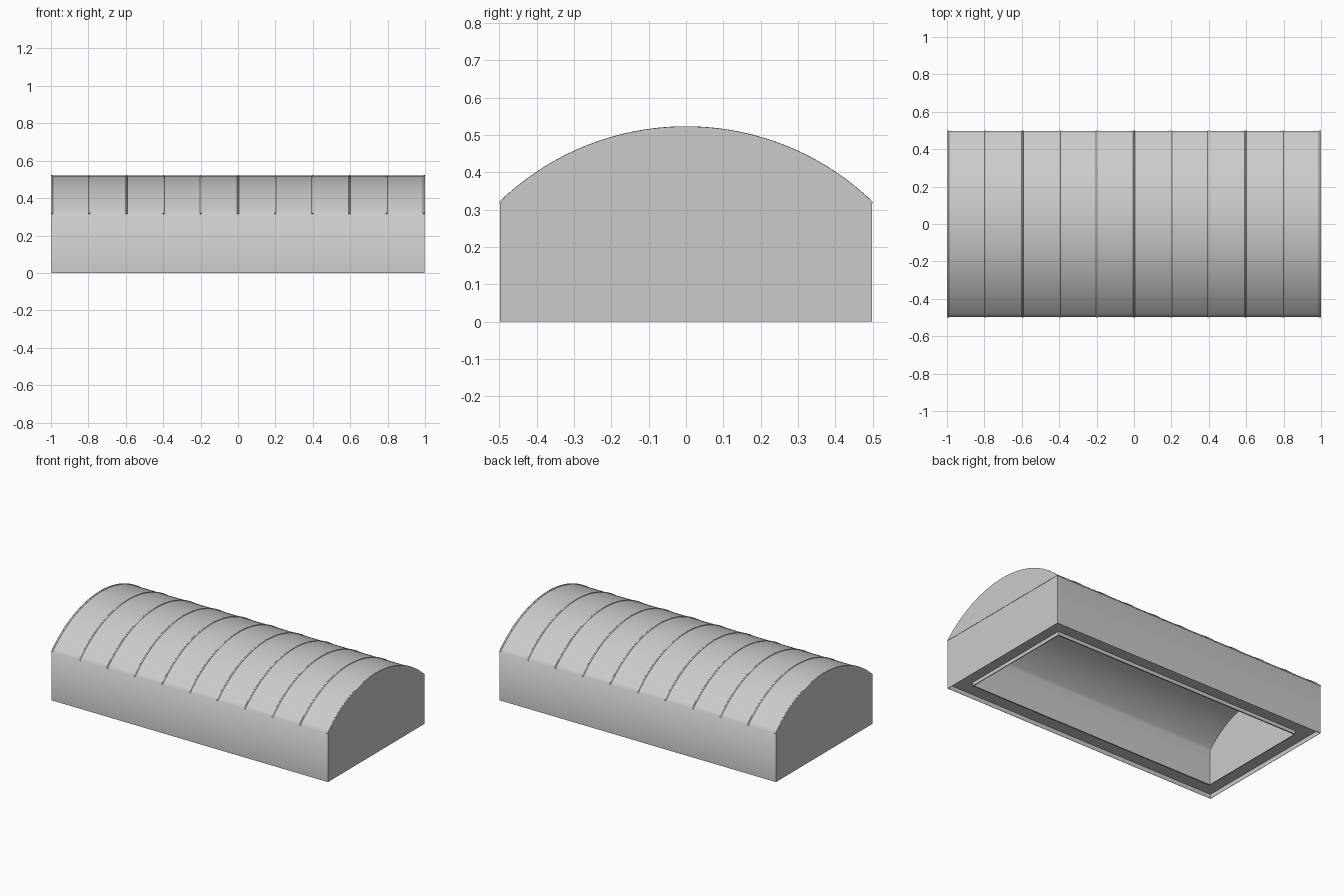
import bpy, bmesh, math

if "Cube" in bpy.data.objects:
    bpy.data.objects.remove(bpy.data.objects["Cube"])

CZ = -0.196                  # roof arc centre height
R_ROOF = 0.7155
HALF_Y = 0.4975              # wall half width
SEG = 48
TUBE = 0.005                 # rib tube radius


def add_mesh(name, bm):
    bmesh.ops.recalc_face_normals(bm, faces=bm.faces)
    me = bpy.data.meshes.new(name)
    bm.to_mesh(me)
    bm.free()
    ob = bpy.data.objects.new(name, me)
    bpy.context.collection.objects.link(ob)
    bpy.context.view_layer.objects.active = ob
    ob.select_set(True)
    bpy.ops.object.shade_smooth_by_angle(angle=math.radians(50))
    ob.select_set(False)
    return ob


def arc(r, half_y):
    a = math.asin(half_y / r)
    return [(r * math.sin(a - 2 * a * i / SEG), CZ + r * math.cos(a - 2 * a * i / SEG))
            for i in range(SEG + 1)]


def loop(bm, pts, x):
    return [bm.verts.new((x, y, z)) for y, z in pts]


def bridge(bm, a, b, skip=None):
    n = len(a)
    for i in range(n):
        if i != skip:
            j = (i + 1) % n
            bm.faces.new((a[i], a[j], b[j], b[i]))


# Hall shell: arched outer skin and smaller inner skin, joined by a recessed base rim
outer = [(-HALF_Y, 0), (HALF_Y, 0)] + arc(R_ROOF, HALF_Y)
inner = [(y * 0.381 / HALF_Y, max(0.005, z * 0.82 - 0.028)) for y, z in outer]
bm = bmesh.new()
base = []
for pts, hx in ((outer, 0.998), (inner, 0.895)):
    a, b = loop(bm, pts, -hx), loop(bm, pts, hx)
    bridge(bm, a, b, skip=0)
    bm.faces.new(a)
    bm.faces.new(b)
    base.append([a[0], a[1], b[1], b[0]])
# bottom profile: outer lip, recessed floor, thin inner lip
rings = [base[0]]
for hx, hy, z in ((0.996, 0.4955, 0), (0.996, 0.4955, 0.028),
                  (0.9, 0.389, 0.028), (0.9, 0.389, 0.005)):
    rings.append([bm.verts.new((sx * hx, sy * hy, z))
                  for sx, sy in ((-1, -1), (-1, 1), (1, 1), (1, -1))])
rings.append(base[1])
for a, b in zip(rings, rings[1:]):
    bridge(bm, a, b)
add_mesh("hall_shell", bm)

# Roof ribs: thin round tubes half sunk along the roof arc
bm = bmesh.new()
rows = 8
for i in range(11):
    x = -0.994 + 0.1988 * i
    tube = []
    for k in range(rows):
        t = 2 * math.pi * k / rows
        r = R_ROOF - 0.0015 + TUBE * math.cos(t)
        tube.append(loop(bm, arc(r, 0.4985 * r / R_ROOF), x + TUBE * math.sin(t)))
    for k in range(rows):
        p, q = tube[k], tube[(k + 1) % rows]
        for j in range(SEG):
            bm.faces.new((p[j], p[j + 1], q[j + 1], q[j]))
    bm.faces.new([p[0] for p in tube])
    bm.faces.new([p[-1] for p in tube])
add_mesh("roof_ribs", bm)

# Gable plates: solid arch segments closing each end
bm = bmesh.new()
for s in (-1, 1):
    pts = arc(R_ROOF + 0.003, 0.5)
    a, b = loop(bm, pts, s), loop(bm, pts, s * 0.996)
    bridge(bm, a, b)
    bm.faces.new(a)
    bm.faces.new(b)
add_mesh("gable_plates", bm)
